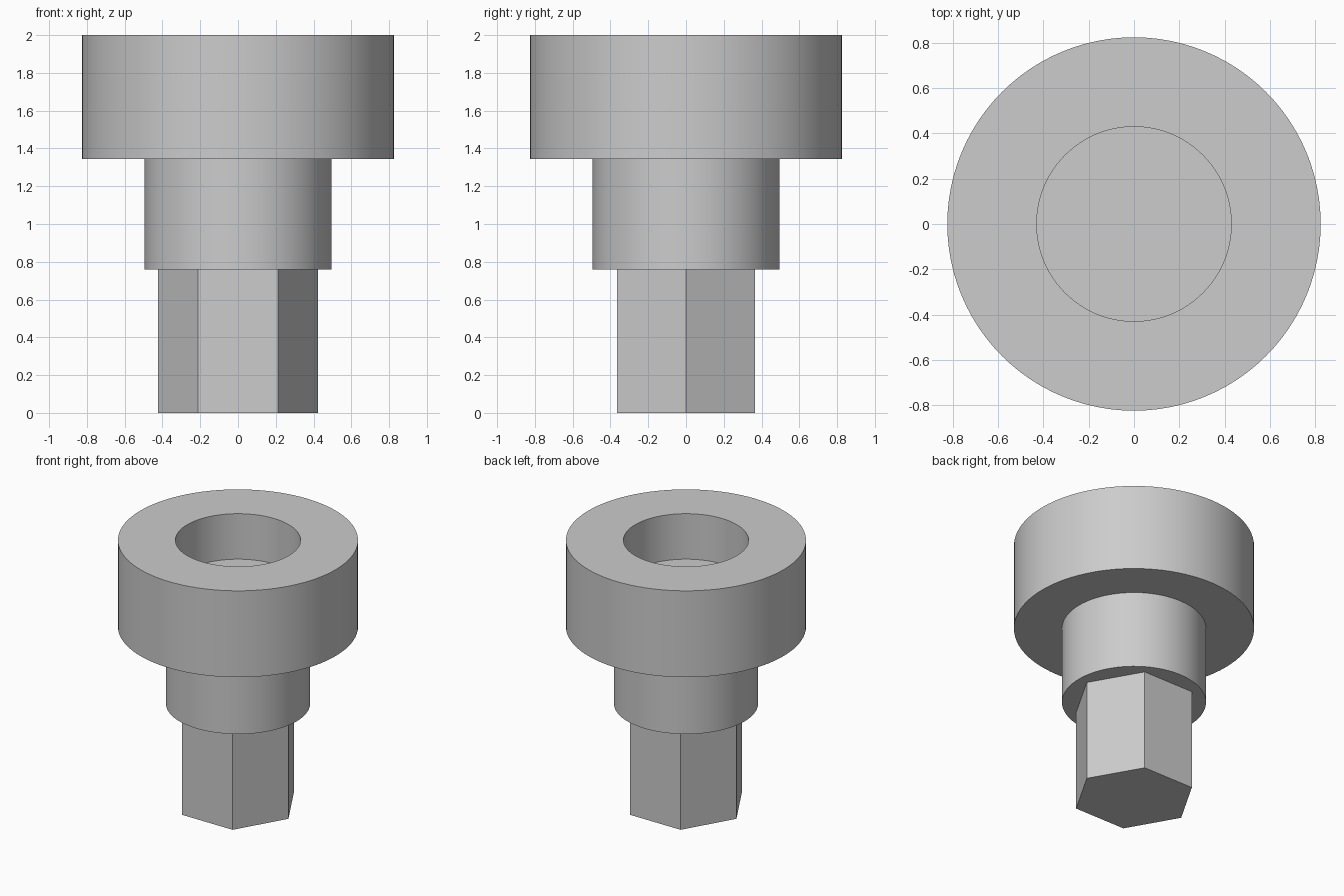
import bpy
import bmesh
from math import radians, cos, sin, tau

cube = bpy.data.objects.get("Cube")
if cube:
    bpy.data.objects.remove(cube, do_unlink=True)

grey = bpy.data.materials.new("plain grey")
grey.use_nodes = True
colour = (0.604, 0.604, 0.604, 1)
grey.diffuse_color = colour
grey.node_tree.nodes["Principled BSDF"].inputs["Base Color"].default_value = colour


def lathe(name, profile, sides):
    """Revolve (radius, z) points around z; a flat cap closes each end."""
    bm = bmesh.new()
    rings = [[bm.verts.new((r * cos(tau * i / sides), r * sin(tau * i / sides), z))
              for i in range(sides)] for r, z in profile]
    for low, high in zip(rings, rings[1:]):
        for i in range(sides):
            j = (i + 1) % sides
            bm.faces.new((low[i], low[j], high[j], high[i]))
    bm.faces.new(rings[0][::-1])
    bm.faces.new(rings[-1])
    bmesh.ops.recalc_face_normals(bm, faces=bm.faces)
    mesh = bpy.data.meshes.new(name)
    bm.to_mesh(mesh)
    bm.free()
    mesh.materials.append(grey)
    obj = bpy.data.objects.new(name, mesh)
    bpy.context.collection.objects.link(obj)
    bpy.ops.object.select_all(action="DESELECT")
    obj.select_set(True)
    bpy.context.view_layer.objects.active = obj
    bpy.ops.object.shade_smooth_by_angle(angle=radians(30))
    return obj


hex_z, neck_z, top_z = 0.76, 1.345, 2.0
neck_r, head_r, bore_r = 0.495, 0.825, 0.43
bore_floor = 1.655

# Round body: neck, wide head and blind bore in the top
lathe("stepped_body", [(neck_r, hex_z), (neck_r, neck_z), (head_r, neck_z),
                       (head_r, top_z), (bore_r, top_z), (bore_r, bore_floor)], 96)

# Hexagonal drive shank, corners on the x axis
lathe("hex_shank", [(0.423, 0), (0.423, hex_z)], 6)
